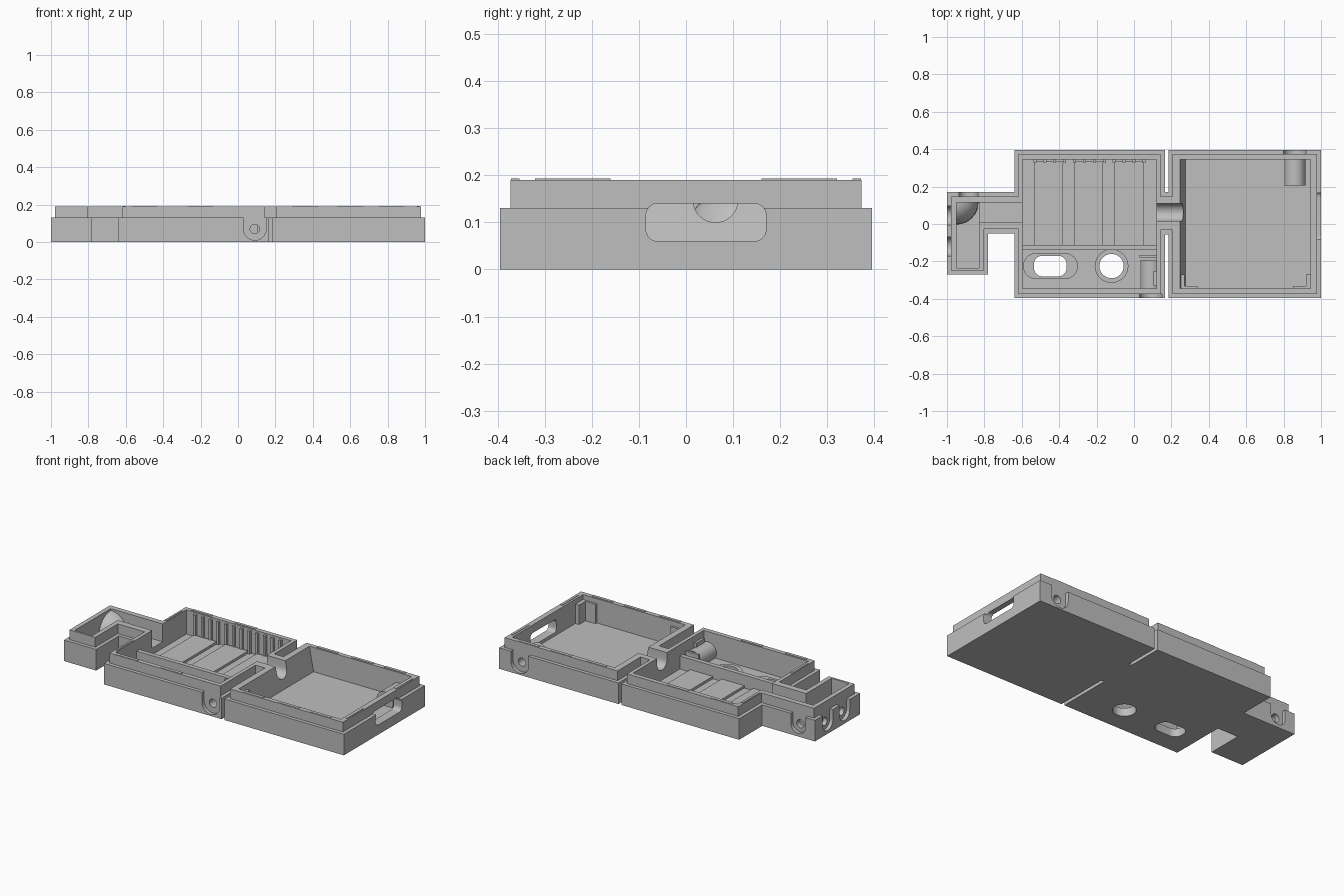
import bpy, bmesh, math
from mathutils import Vector

if "Cube" in bpy.data.objects:
    bpy.data.objects.remove(bpy.data.objects["Cube"])

grey = bpy.data.materials.new("matte_grey")
grey.use_nodes = True
COLOUR = (0.52, 0.52, 0.52, 1)
grey.diffuse_color = COLOUR
grey.node_tree.nodes["Principled BSDF"].inputs["Base Color"].default_value = COLOUR

FLOOR, STEP, TOP = 0.04, 0.13, 0.19
INSET, WALL = 0.022, 0.045


def prism(name, pts, lo, hi, axis="z"):
    """Extrude a 2D profile along an axis."""
    place = {"x": lambda a, b, c: (c, a, b),
             "y": lambda a, b, c: (a, c, b),
             "z": lambda a, b, c: (a, b, c)}[axis]
    bm = bmesh.new()
    face = bm.faces.new([bm.verts.new(place(a, b, lo)) for a, b in pts])
    grown = bmesh.ops.extrude_face_region(bm, geom=[face])["geom"]
    move = Vector(place(0, 0, hi - lo))
    bmesh.ops.translate(bm, verts=[g for g in grown if isinstance(g, bmesh.types.BMVert)], vec=move)
    bmesh.ops.recalc_face_normals(bm, faces=bm.faces)
    me = bpy.data.meshes.new(name)
    bm.to_mesh(me)
    bm.free()
    me.materials.append(grey)
    ob = bpy.data.objects.new(name, me)
    bpy.context.collection.objects.link(ob)
    return ob


def box(name, x, y, z):
    return prism(name, [(x[0], y[0]), (x[1], y[0]), (x[1], y[1]), (x[0], y[1])], *z)


def rounded(a, b, r, n=8):
    """Rounded rectangle between corners a and b."""
    pts = []
    corners = [(b[0] - r, b[1] - r), (a[0] + r, b[1] - r), (a[0] + r, a[1] + r), (b[0] - r, a[1] + r)]
    for q, (cx, cy) in enumerate(corners):
        for i in range(n + 1):
            t = math.pi / 2 * (q + i / n)
            pts.append((cx + r * math.cos(t), cy + r * math.sin(t)))
    return pts


def circle(cx, cy, r, n=32):
    return [(cx + r * math.cos(i * math.tau / n), cy + r * math.sin(i * math.tau / n)) for i in range(n)]


def combine(ob, tools, op="DIFFERENCE", keep=False):
    """Apply booleans and drop the tools."""
    for t in tools:
        m = ob.modifiers.new(t.name, "BOOLEAN")
        m.object, m.operation, m.solver = t, op, "EXACT"
    bpy.context.view_layer.update()
    graph = bpy.context.evaluated_depsgraph_get()
    me = bpy.data.meshes.new_from_object(ob.evaluated_get(graph))
    ob.modifiers.clear()
    ob.data = me
    if not keep:
        for t in tools:
            bpy.data.objects.remove(t)


def outline(d):
    """Plan of the whole tray, moved inward by d."""
    xl, xa, xm, xg, xh, xr = -1 + d, -.78 - d, -.64 + d, .165 - d, .185 + d, 1 - d
    front, back, arm = -.395 + d, .395 - d, .17 - d
    return [(xl, -.27 + d), (xa, -.27 + d), (xa, -.05 + d), (xm, -.05 + d), (xm, front),
            (xg, front), (xg, -.055 + d), (xh, -.055 + d), (xh, front), (xr, front),
            (xr, back), (xh, back), (xh, arm), (xg, arm), (xg, back), (xm, back),
            (xm, arm), (xl, arm)]


# Stepped shell
shell = prism("tray_shell", outline(0), 0, STEP)
combine(shell, [prism("lip", outline(INSET), FLOOR, TOP)], "UNION")

# Compartments and channels
OPEN = 0.25
cavities = [
    box("main_cavity", (-.595, .12), (-.345, .345), (FLOOR, OPEN)),
    prism("large_cavity", [(.275, FLOOR), (.945, FLOOR), (.945, OPEN), (.235, OPEN)], -.345, .345, "y"),
    box("end_cavity", (-.95, -.83), (-.235, .115), (FLOOR, OPEN)),
    box("arm_channel", (-.84, -.58), (.012, .115), (.08, OPEN)),
    prism("bridge_channel", rounded((.015, .1), (.11, .3), .047), .1, .3, "x"),
]
combine(shell, cavities)

# Window, bottom openings
combine(shell, [prism("window", rounded((-.085, .06), (.17, .14), .025), .93, 1.1, "x")])
slot = prism("slot_hole", rounded((-.535, -.28), (-.36, -.17), .045), -.1, .3)
port = prism("round_hole", circle(-.12, -.225, .065), -.1, .3)
combine(shell, [slot, port], keep=True)

# Raised collars around the openings
slot_collar = prism("slot_collar", rounded((-.593, -.295), (-.3, -.155), .07), .03, .05)
combine(slot_collar, [slot])
port_collar = prism("round_collar", circle(-.12, -.225, .09), .03, .05)
combine(port_collar, [port])

# Screw sockets: U-shaped recess, drilled hole and some with an inner barrel
sockets = [("front", "y", .09, -.395, 1, .2), ("back", "y", .86, .395, -1, .19),
           ("end_back", "y", -.885, .17, -1, 0),
           ("end_left_a", "x", .045, -1, 1, 0), ("end_left_b", "x", -.12, -1, 1, 0)]
for name, axis, c, face, inward, depth in sockets:
    r = .06 if depth else .05

    def span(a, b):
        return sorted((face + inward * a, face + inward * b))
    recess = prism("recess", rounded((c - r, .07 - r), (c + r, .3), r - .001), *span(-.05, INSET), axis)
    drill = prism("drill", circle(c, .07, .025), *span(-.05, .12 if depth else .06), axis)
    combine(shell, [recess, drill], keep=True)
    if depth:
        barrel = prism(name + "_screw_barrel", circle(c, .07, .057), *span(.03, depth), axis)
        combine(barrel, [drill], keep=True)
    for tool in (recess, drill):
        bpy.data.objects.remove(tool)

# Corner bend of the cable channel
bpy.ops.mesh.primitive_uv_sphere_add(segments=32, ring_count=16, radius=.12, location=(-.952, .117, .06))
bend = bpy.context.object
bend.name = "channel_bend"
bend.data.materials.append(grey)
combine(bend, [box("bend_bounds", (-.952, -.8), (-.1, .117), (.03, .2))], "INTERSECT")

# Divider and battery bay slats
box("bay_divider", (-.597, .122), (-.14, -.112), (.03, .12))
for i in range(3):
    x = -.535 + i * .215
    box(f"bay_slat_{i + 1}", (x, x + .155), (-.115, .335), (.03, .055))

# Vertical ribs on the back wall of the bay
for i in range(12):
    x = -.53 + i * .053
    box(f"wall_rib_{i + 1}", (x - .008, x + .008), (.33, .35), (.03, .18))

# Guard plates beside the front screw barrel
box("barrel_guard", (.03, .125), (-.18, -.165), (.03, .13))
box("barrel_stop", (.105, .13), (-.33, -.25), (.03, .15))

# Corner brackets in the large compartment
for x, s in ((.24, 1), (.95, -1)):
    box("corner_bracket_long", sorted((x, x + s * .1)), (-.35, -.332), (.03, .16))
    box("corner_bracket_short", sorted((x, x + s * .03)), (-.35, -.27), (.03, .16))

# Thin snap strips on the rim
RIM = (TOP - .005, TOP + .003)
for y in (-.362, .362):
    for x in (-.5, -.2, .36, .6, .82):
        box("rim_strip", (x - .07, x + .07), (y - .009, y + .009), RIM)
for x in (-.608, .964):
    for y in (-.24, .24):
        box("rim_strip", (x - .006, x + .006), (y - .08, y + .08), RIM)

# Smooth curved surfaces, sharp edges kept
bpy.ops.object.select_all(action="DESELECT")
for ob in bpy.context.scene.objects:
    if ob.type == "MESH" and grey.name in ob.data.materials:
        ob.select_set(True)
        bpy.context.view_layer.objects.active = ob
bpy.ops.object.shade_smooth_by_angle(angle=math.radians(30))
